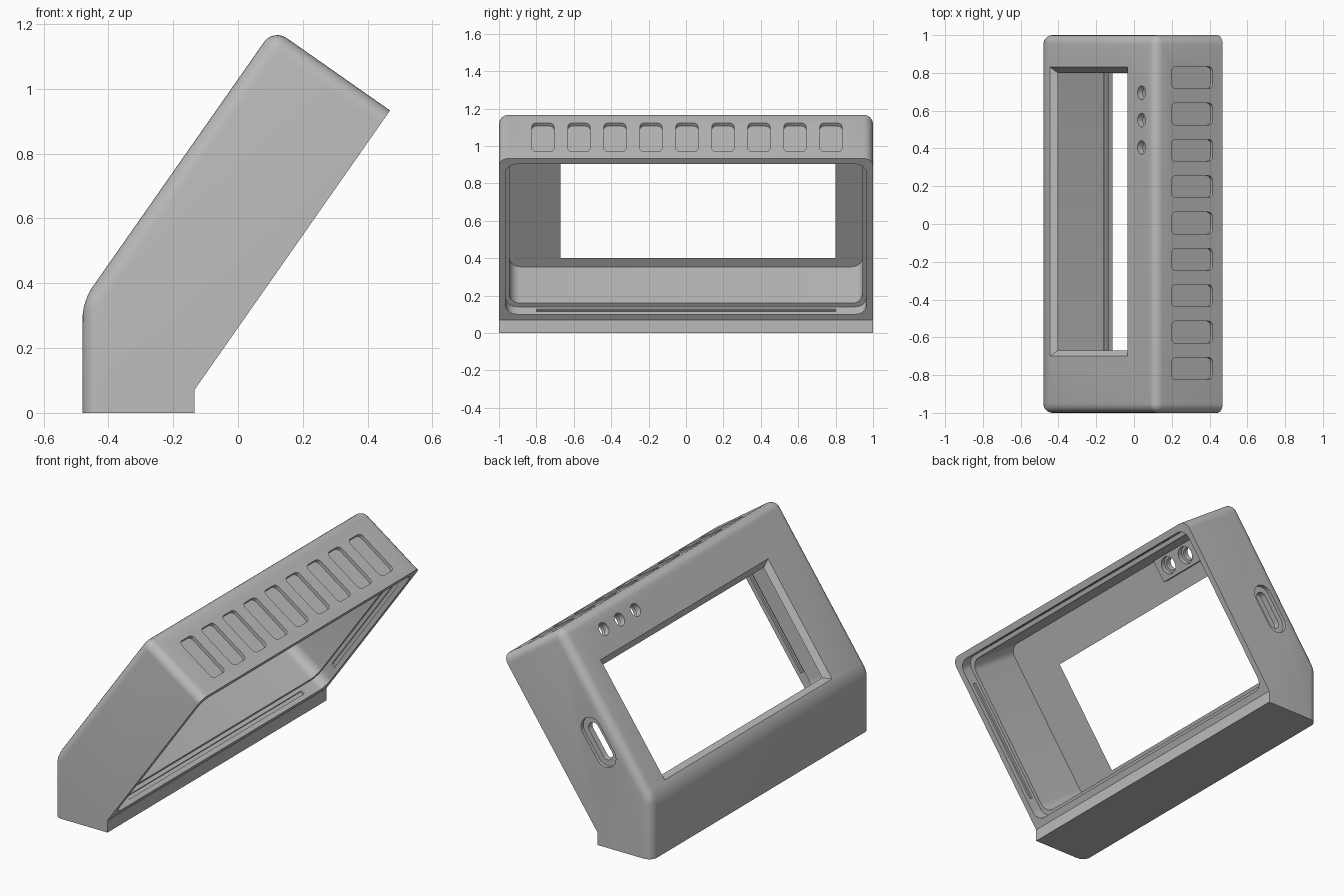
import bpy, bmesh, math
from mathutils import Matrix, Vector

if "Cube" in bpy.data.objects:
    bpy.data.objects.remove(bpy.data.objects["Cube"])

A = math.radians(55)
C, S = math.cos(A), math.sin(A)
ORIGIN = Vector((-0.135, 0, 0.07))
# Tilted frame: local x runs up the slope, y across, z out of the front panel
TILT = Matrix(((C, 0, -S, ORIGIN.x), (0, 1, 0, 0), (S, 0, C, ORIGIN.z), (0, 0, 0, 1)))
LEN, DEPTH = 1.054, 0.44

grey = bpy.data.materials.new("grey_plastic")
grey.diffuse_color = (0.5, 0.5, 0.5, 1)
grey.use_nodes = True
grey.node_tree.nodes["Principled BSDF"].inputs["Base Color"].default_value = grey.diffuse_color


def finish(name, bm, matrix=None):
    if matrix:
        bm.transform(matrix)
    bmesh.ops.recalc_face_normals(bm, faces=bm.faces)
    me = bpy.data.meshes.new(name)
    bm.to_mesh(me)
    bm.free()
    ob = bpy.data.objects.new(name, me)
    me.materials.append(grey)
    bpy.context.collection.objects.link(ob)
    return ob


def box(name, u, y, w, r=0.0, axis=2, taper=0.0, segs=6):
    """Box in the tilted frame, edges along one axis rounded, inner end tapered."""
    bm = bmesh.new()
    bmesh.ops.create_cube(bm, size=1)
    for v in bm.verts:
        low = v.co.z < 0
        for i, (a, b) in enumerate((u, y, w)):
            t = taper if (low and i < 2) else 0
            v.co[i] = a + t if v.co[i] < 0 else b - t
    if r:
        es = [e for e in bm.edges
              if abs((e.verts[0].co - e.verts[1].co).normalized()[axis]) > 0.99]
        bmesh.ops.bevel(bm, geom=es, offset=r, segments=segs, profile=0.5, affect='EDGES')
    return finish(name, bm, TILT)


def cone(name, u, y, w0, w1, r0, r1):
    bm = bmesh.new()
    bmesh.ops.create_cone(bm, cap_ends=True, segments=28, radius1=r0, radius2=r1, depth=w1 - w0)
    return finish(name, bm, TILT @ Matrix.Translation((u, y, (w0 + w1) / 2)))


def combine(target, tool, op='DIFFERENCE'):
    mod = target.modifiers.new("combine", 'BOOLEAN')
    mod.operation, mod.solver, mod.object = op, 'EXACT', tool
    bpy.context.view_layer.objects.active = target
    bpy.ops.object.modifier_apply(modifier=mod.name)
    bpy.data.objects.remove(tool, do_unlink=True)


# Outer shell: side profile extruded across, front edges rounded
top_back = TILT @ Vector((LEN, 0, 0))
top_front = TILT @ Vector((LEN, 0, DEPTH))
knee = TILT @ Vector((0.027, 0, DEPTH))
profile = [(-0.48, 0), (-0.135, 0), (-0.135, 0.07), (top_back.x, top_back.z),
           (top_front.x, top_front.z), (-0.48, knee.z)]
bm = bmesh.new()
left = [bm.verts.new((x, -1, z)) for x, z in profile]
right = [bm.verts.new((x, 1, z)) for x, z in profile]
bm.faces.new(left)
bm.faces.new(right[::-1])
n = len(profile)
for i in range(n):
    j = (i + 1) % n
    bm.faces.new((left[j], left[i], right[i], right[j]))
bmesh.ops.recalc_face_normals(bm, faces=bm.faces)
pairs = [(left[4], right[4]), (left[5], right[5])]
for side in (left, right):
    pairs += [(side[3], side[4]), (side[4], side[5]), (side[5], side[0])]
edges = [bm.edges.get(p) for p in pairs]
bmesh.ops.bevel(bm, geom=edges, offset=0.05, segments=6, profile=0.5, affect='EDGES')
case = finish("enclosure_shell", bm)

# Rear recess for the lid, then the deep cavity
combine(case, box("recess", (0.037, 1.017), (-0.965, 0.965), (-0.1, 0.07), 0.06))
combine(case, box("cavity", (0.06, 0.994), (-0.945, 0.945), (0.03, 0.41), 0.06))

# Snap grooves on the four recess walls
combine(case, box("long_grooves", (0.025, 1.029), (-0.8, 0.8), (0.027, 0.049)))
combine(case, box("short_grooves", (0.17, 0.88), (-0.977, 0.977), (0.027, 0.049)))

# Chamfered display window
combine(case, box("window", (0.068, 0.823), (-0.72, 0.85), (0.40, 0.46), taper=0.06))

# Indicator mounting pad with three countersunk holes
combine(case, box("indicator_pad", (0.865, 1.01), (0.32, 0.775), (0.375, 0.42)), 'UNION')
for y in (0.405, 0.55, 0.695):
    combine(case, cone("hole", 0.933, y, 0.33, 0.5, 0.036, 0.036))
    combine(case, cone("counterbore", 0.933, y, 0.33, 0.405, 0.05, 0.05))

# Row of shallow vent recesses along the top
for i in range(-4, 5):
    y = 0.005 + 0.1925 * i
    combine(case, box("vent", (LEN - 0.02, LEN + 0.1), (y - 0.058, y + 0.058),
                      (0.065, 0.33), 0.025, axis=0, segs=4))

# Cable slot with a stepped surround on one side wall
U, W = 0.427, 0.305
for half, r, y0 in ((0.145, 0.065, 0.98), (0.11, 0.034, 0.9)):
    combine(case, box("slot", (U - half, U + half), (y0, 1.1), (W - r, W + r),
                      r * 0.995, axis=1, segs=10))

bpy.ops.object.select_all(action='DESELECT')
case.select_set(True)
bpy.context.view_layer.objects.active = case
bpy.ops.object.shade_smooth_by_angle(angle=math.radians(30))
